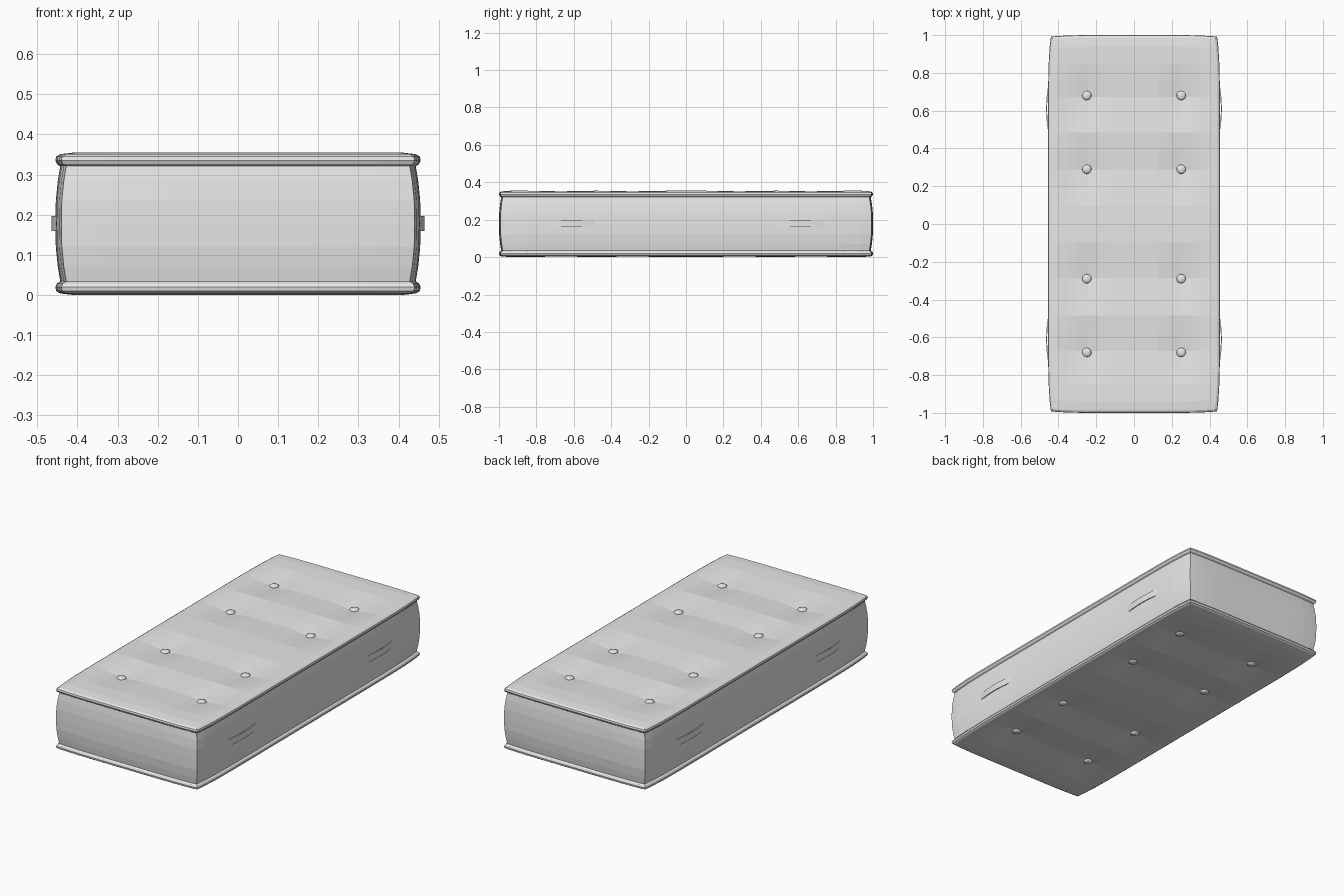
import bpy, bmesh, math
from mathutils import Matrix

cube = bpy.data.objects.get("Cube")
if cube:
    bpy.data.objects.remove(cube)

HX, HY, H = 0.455, 1.0, 0.355
BUTTON_X = 0.25
BUTTON_ROWS = (-0.68, -0.29, 0.29, 0.68)

fabric = bpy.data.materials.new("grey fabric")
fabric.use_nodes = True
grey = (0.8, 0.8, 0.8, 1)
fabric.diffuse_color = grey
fabric.node_tree.nodes["Principled BSDF"].inputs["Base Color"].default_value = grey


def add_object(name, bm):
    bmesh.ops.recalc_face_normals(bm, faces=bm.faces[:])
    mesh = bpy.data.meshes.new(name)
    bm.to_mesh(mesh)
    bm.free()
    mesh.materials.append(fabric)
    ob = bpy.data.objects.new(name, mesh)
    bpy.context.collection.objects.link(ob)
    return ob


def mirrored(half):
    return [-v for v in reversed(half)] + [0] + list(half)


def bump(d, width):
    return max(0, 1 - abs(d) / width)


def dip(x, y):
    """Depth of the quilting: a groove along each row, deeper at the buttons."""
    row = max(bump(y - r, 0.19) for r in BUTTON_ROWS)
    tuft = bump(abs(x) - BUTTON_X, 0.12)
    fade = min(1, (HX - abs(x)) / 0.1)
    return fade * row * (0.010 + 0.012 * tuft)


def plan(x, y, inset):
    """Bow the rectangular outline slightly and pull it in by the inset."""
    u, v = x / HX, y / HY
    hx = HX - 0.015 * abs(v) ** 10 - inset
    hy = HY - 0.008 * abs(u) ** 6 - inset
    return u * hx, v * hy


# Mattress: quilted top and bottom joined by rings of side faces
xs = mirrored((0.065, 0.13, 0.19, 0.25, 0.31, 0.36, 0.42, HX))
ys = mirrored((0.1, 0.2, 0.29, 0.39, 0.49, 0.585, 0.68, 0.77, 0.86, 0.95, HY))
nx, ny = len(xs), len(ys)
border = ([(i, 0) for i in range(nx)] + [(nx - 1, j) for j in range(1, ny)]
          + [(i, ny - 1) for i in range(nx - 2, -1, -1)]
          + [(0, j) for j in range(ny - 2, 0, -1)])

bm = bmesh.new()


def panel(top):
    grid = {}
    for i, x in enumerate(xs):
        for j, y in enumerate(ys):
            edge = i in (0, nx - 1) or j in (0, ny - 1)
            z = H - dip(x, y) - (0.004 if edge else 0)
            px, py = plan(x, y, 0.012)
            grid[i, j] = bm.verts.new((px, py, z if top else H - z))
    for i in range(nx - 1):
        for j in range(ny - 1):
            bm.faces.new([grid[i, j], grid[i + 1, j], grid[i + 1, j + 1], grid[i, j + 1]])
    return [grid[k] for k in border]


# height and inset of each side ring: lower rim, groove, bulging wall
half = [(0.010, 0.002), (0.020, 0.0), (0.029, 0.004), (0.034, 0.012), (0.07, 0.006), (0.12, 0.001)]
profile = half + [(H / 2, 0)] + [(H - z, d) for z, d in reversed(half)]
loops = [panel(False)]
for z, inset in profile:
    loops.append([bm.verts.new((*plan(xs[i], ys[j], inset), z)) for i, j in border])
loops.append(panel(True))
for a, b in zip(loops, loops[1:]):
    for k in range(len(a)):
        m = (k + 1) % len(a)
        bm.faces.new([a[k], a[m], b[m], b[k]])
add_object("mattress", bm)

# Tufting buttons on both faces
bm = bmesh.new()
for side in (1, -1):
    for x in (-BUTTON_X, BUTTON_X):
        for y in BUTTON_ROWS:
            z = H - dip(x, y) + 0.003
            place = Matrix.Translation((x, y, z if side > 0 else H - z))
            bmesh.ops.create_uvsphere(bm, u_segments=12, v_segments=6, radius=0.025,
                                      matrix=place @ Matrix.Diagonal((1, 1, 0.4, 1)))
buttons = add_object("tufting_buttons", bm)
buttons.data.shade_smooth()

# Carrying handles: thin bowed straps on the long sides
for name, sx in (("left", 1), ("right", -1)):
    bm = bmesh.new()
    for yc in (-0.61, 0.61):
        prev = None
        for k in range(9):
            t = k / 4 - 1
            x = HX - 0.004 + 0.014 * (1 - t * t)
            y = yc + 0.14 * t
            ring = [bm.verts.new((sx * (x - d), y, z))
                    for d, z in ((0, 0.160), (0, 0.197), (0.005, 0.197), (0.005, 0.160))]
            if prev:
                for a in range(4):
                    b = (a + 1) % 4
                    bm.faces.new([prev[a], prev[b], ring[b], ring[a]])
            if k in (0, 8):
                bm.faces.new(ring)
            prev = ring
    add_object(name + "_handles", bm)
